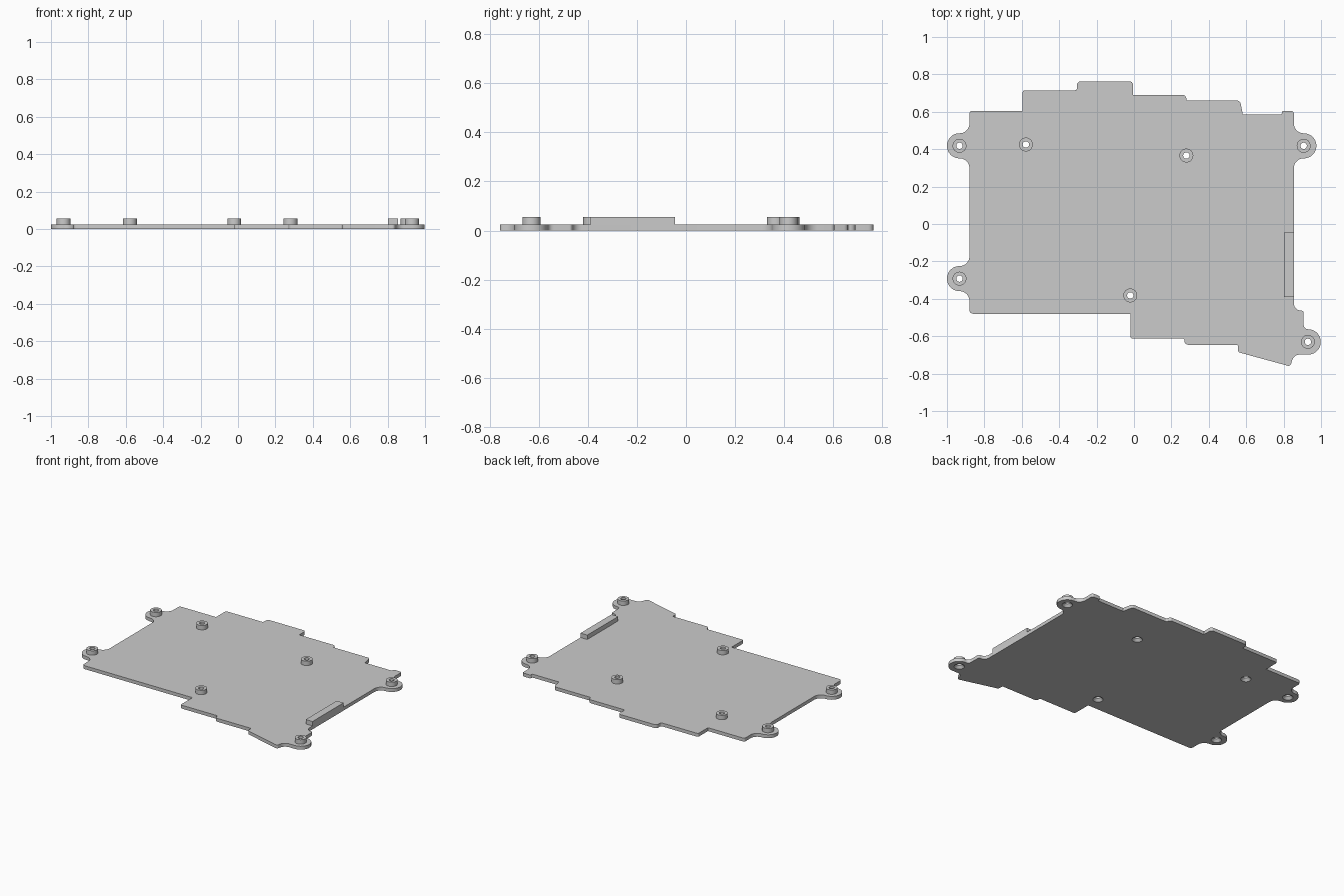
import bpy, bmesh, math
from mathutils import Vector

cube = bpy.data.objects.get("Cube")
if cube:
    bpy.data.objects.remove(cube, do_unlink=True)

PLATE, TOP = 0.024, 0.055

grey = bpy.data.materials.new("plain grey")
grey.use_nodes = True
colour = (0.6, 0.6, 0.6, 1)
grey.diffuse_color = colour
grey.node_tree.nodes["Principled BSDF"].inputs["Base Color"].default_value = colour


def finish(bm, name):
    bmesh.ops.recalc_face_normals(bm, faces=bm.faces)
    mesh = bpy.data.meshes.new(name)
    bm.to_mesh(mesh)
    bm.free()
    mesh.materials.append(grey)
    obj = bpy.data.objects.new(name, mesh)
    bpy.context.collection.objects.link(obj)
    return obj


def smooth(obj):
    bpy.ops.object.select_all(action="DESELECT")
    obj.select_set(True)
    bpy.context.view_layer.objects.active = obj
    bpy.ops.object.shade_smooth_by_angle(angle=math.radians(30))


def lathe(bm, profile, x, y, sides=32):
    """Rings of vertices for (radius, z) points turned about a vertical axis."""
    rings = []
    for r, z in profile:
        rings.append([bm.verts.new((x + r * math.cos(a), y + r * math.sin(a), z))
                      for a in (2 * math.pi * i / sides for i in range(sides))])
    return rings


def bridge(bm, a, b):
    n = len(a)
    for i in range(n):
        bm.faces.new((a[i], a[(i + 1) % n], b[(i + 1) % n], b[i]))


def rounded(corners):
    """Outline with each (x, y, radius) corner replaced by an arc."""
    out = []
    for i, (x, y, r) in enumerate(corners):
        p = Vector((x, y))
        if r == 0:
            out.append(p)
            continue
        u = (Vector(corners[i - 1][:2]) - p).normalized()
        v = (Vector(corners[(i + 1) % len(corners)][:2]) - p).normalized()
        half = math.acos(u.dot(v)) / 2
        centre = p + (u + v).normalized() * (r / math.sin(half))
        start = p + u * (r / math.tan(half)) - centre
        sweep = math.pi - 2 * half
        if u.x * v.y - u.y * v.x > 0:
            sweep = -sweep
        first = math.atan2(start.y, start.x)
        steps = max(4, int(r * 180))
        for k in range(steps + 1):
            a = first + sweep * k / steps
            out.append(centre + Vector((math.cos(a), math.sin(a))) * r)
    return out


def ear(x, y, side):
    """Round mounting lug on the left (side 1) or right (side -1) edge."""
    tip = x + side * 0.12
    pts = [(x, y + 0.067, 0.052), (tip, y + 0.067, 0.0665),
           (tip, y - 0.067, 0.0665), (x, y - 0.067, 0.052)]
    return pts if side > 0 else pts[::-1]


# Board outline, clockwise from the back right corner
outline = [
    (-0.88, 0.605, 0.015), (-0.595, 0.605, 0), (-0.595, 0.715, 0.01),
    (-0.305, 0.715, 0.01), (-0.305, 0.763, 0.02), (-0.005, 0.763, 0.02),
    (-0.005, 0.69, 0), (0.28, 0.69, 0.02), (0.28, 0.66, 0.008),
    (0.567, 0.66, 0.02), (0.582, 0.585, 0), (0.79, 0.585, 0.006),
    (0.79, 0.605, 0.01), (0.855, 0.605, 0.015),
    *ear(0.855, 0.418, 1),
    (0.855, -0.463, 0.038), (0.907, -0.463, 0.012), (0.907, -0.563, 0.024),
    (0.998, -0.563, 0.066), (0.998, -0.698, 0.066), (0.852, -0.698, 0.045),
    (0.837, -0.762, 0.015), (0.556, -0.685, 0.015), (0.556, -0.646, 0.008),
    (0.27, -0.646, 0.02), (0.27, -0.613, 0.008), (-0.02, -0.613, 0.012),
    (-0.02, -0.48, 0), (-0.88, -0.48, 0.02),
    *ear(-0.88, -0.292, -1), *ear(-0.88, 0.418, -1),
]
holes = [(-0.933, 0.418), (-0.578, 0.425), (0.28, 0.366), (0.907, 0.418),
         (-0.933, -0.292), (-0.02, -0.382), (0.93, -0.63)]

bm = bmesh.new()
points = rounded(outline)
low, high = ([bm.verts.new((p.x, p.y, z)) for p in points] for z in (0, PLATE))
bm.faces.new(low)
bm.faces.new(high)
bridge(bm, low, high)
board = finish(bm, "board")

# Countersunk screw holes cut through the board
bm = bmesh.new()
for x, y in holes:
    rings = lathe(bm, [(0.0355, -0.002), (0.017, 0.018), (0.017, 0.08)], x, y)
    bridge(bm, rings[0], rings[1])
    bridge(bm, rings[1], rings[2])
    bm.faces.new(rings[0])
    bm.faces.new(rings[2])
cutter = finish(bm, "hole_cutter")
cutter.hide_render = True
cut = board.modifiers.new("screw holes", "BOOLEAN")
cut.operation = "DIFFERENCE"
cut.solver = "EXACT"
cut.object = cutter
bpy.context.view_layer.objects.active = board
bpy.ops.object.modifier_apply(modifier=cut.name)
bpy.data.objects.remove(cutter, do_unlink=True)
smooth(board)

# Ring-shaped standoffs around the holes
for i, (x, y) in enumerate(holes):
    bm = bmesh.new()
    rings = lathe(bm, [(0.037, PLATE), (0.037, TOP), (0.017, TOP), (0.017, PLATE)], x, y)
    for k in range(4):
        bridge(bm, rings[k], rings[(k + 1) % 4])
    smooth(finish(bm, f"standoff_{i + 1}"))

# Raised bar along the left edge
bm = bmesh.new()
bmesh.ops.create_cube(bm, size=1)
bmesh.ops.scale(bm, vec=(0.053, 0.345, TOP - PLATE), verts=bm.verts)
bmesh.ops.translate(bm, vec=(0.8285, -0.2175, (TOP + PLATE) / 2), verts=bm.verts)
finish(bm, "edge_bar")
